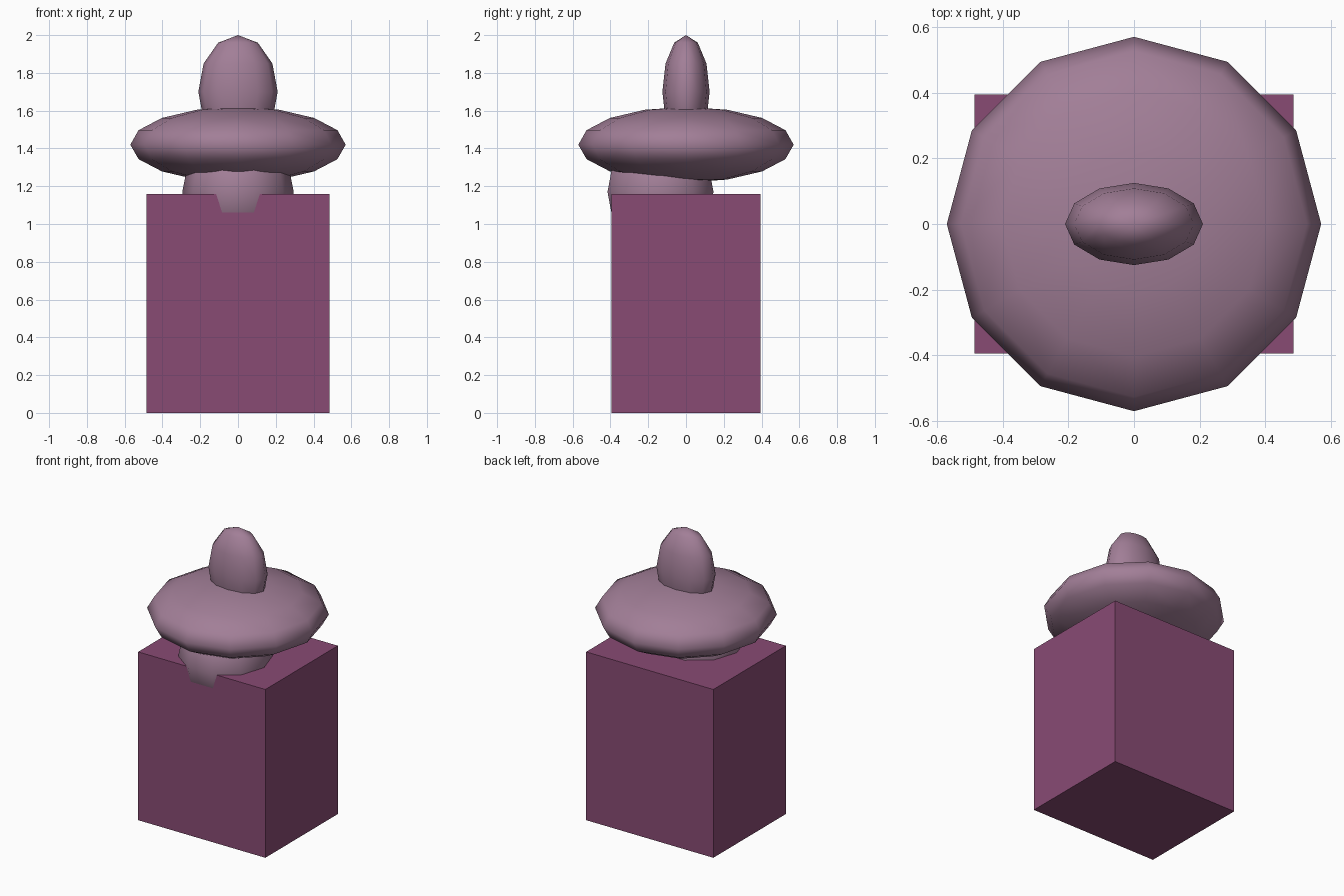
import bpy

if "Cube" in bpy.data.objects:
    bpy.data.objects.remove(bpy.data.objects["Cube"])

def material(name, rgb):
    m = bpy.data.materials.new(name)
    m.diffuse_color = (*rgb, 1)
    m.use_nodes = True
    m.node_tree.nodes["Principled BSDF"].inputs["Base Color"].default_value = m.diffuse_color
    return m

plum = material("plum", (0.25, 0.07, 0.175))
mauve = material("mauve", (0.36, 0.21, 0.31))

def ellipsoid(name, centre, radii, segments, rings):
    bpy.ops.mesh.primitive_uv_sphere_add(segments=segments, ring_count=rings,
                                         radius=1, location=centre)
    ob = bpy.context.object
    ob.name = name
    ob.scale = radii
    bpy.ops.object.transform_apply(location=False, rotation=False, scale=True)
    bpy.ops.object.shade_smooth()
    ob.data.materials.append(mauve)
    # a vertex of the outline always lies on the x axis
    first = max(ob.data.vertices, key=lambda v: v.co.x)
    if abs(first.co.y) > 0.01:
        ob.rotation_euler.z = 1.5707963
    return ob

# Block body
bpy.ops.mesh.primitive_cube_add(size=1, location=(0, 0, 0.58))
body = bpy.context.object
body.name = "body_block"
body.scale = (0.97, 0.79, 1.16)
bpy.ops.object.transform_apply(location=False, rotation=False, scale=True)
body.data.materials.append(plum)

# Round head sunk into the block, slightly forward
ellipsoid("head", (0, -0.135, 1.17), (0.295, 0.295, 0.295), 10, 8)
# Wide hat brim
ellipsoid("hat_brim", (0, 0, 1.42), (0.57, 0.57, 0.2), 12, 8)
# Narrow hat crown
ellipsoid("hat_crown", (0, 0, 1.7), (0.21, 0.125, 0.3), 12, 6)
